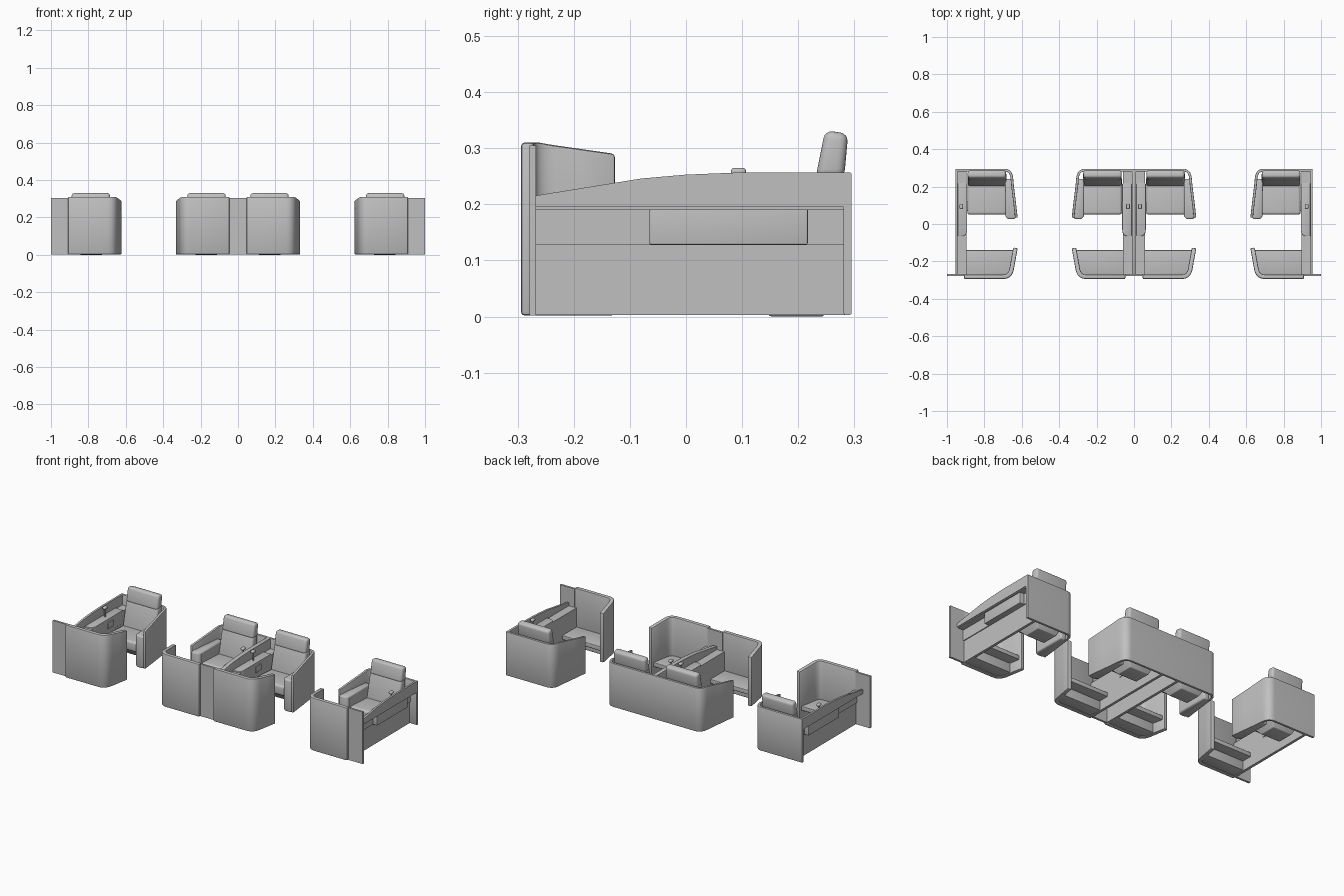
import bpy, bmesh, math
from mathutils import Vector, Matrix

cube = bpy.data.objects.get("Cube")
if cube:
    bpy.data.objects.remove(cube)

grey = bpy.data.materials.new("cabin_grey")
grey.use_nodes = True
grey.diffuse_color = (0.53, 0.53, 0.53, 1)
grey.node_tree.nodes["Principled BSDF"].inputs["Base Color"].default_value = (0.53, 0.53, 0.53, 1)

parts = []   # every part of one suite: (name, mesh)


def finish(name, bm, bevel=0.0, segments=3):
    bmesh.ops.recalc_face_normals(bm, faces=bm.faces)
    if bevel:
        # edges on the shared centre plane stay square so that paired suites join cleanly
        edges = [e for e in bm.edges if e.calc_face_angle(0) > math.radians(40)
                 and any(v.co.x > 0.001 for v in e.verts)]
        bmesh.ops.bevel(bm, geom=edges, offset=bevel, segments=segments,
                        profile=0.5, affect='EDGES', clamp_overlap=True)
    mesh = bpy.data.meshes.new(name)
    bm.to_mesh(mesh)
    bm.free()
    mesh.materials.append(grey)
    mesh.shade_smooth()
    mesh.set_sharp_from_angle(angle=math.radians(35))
    parts.append((name, mesh))


def extrude(name, points, direction, bevel=0.0, segments=3):
    bm = bmesh.new()
    face = bm.faces.new([bm.verts.new(p) for p in points])
    made = bmesh.ops.extrude_face_region(bm, geom=[face])["geom"]
    bmesh.ops.translate(bm, vec=direction, verts=[g for g in made if isinstance(g, bmesh.types.BMVert)])
    finish(name, bm, bevel, segments)


def side_prism(name, x0, x1, yz, bevel=0.0, segments=3):
    extrude(name, [(x0, y, z) for y, z in yz], (x1 - x0, 0, 0), bevel, segments)


def plan_prism(name, z0, z1, xy, bevel=0.0, segments=3):
    extrude(name, [(x, y, z0) for x, y in xy], (0, 0, z1 - z0), bevel, segments)


def box(name, x, y, z, bevel=0.0):
    side_prism(name, x[0], x[1], [(y[0], z[0]), (y[1], z[0]), (y[1], z[1]), (y[0], z[1])], bevel)


def frustum(name, low, high, bevel):
    """Tapered block between two (x range, y range, z) rectangles."""
    bm = bmesh.new()
    for xs, ys, z in (low, high):
        for x in xs:
            for y in ys:
                bm.verts.new((x, y, z))
    bmesh.ops.convex_hull(bm, input=bm.verts)
    bmesh.ops.dissolve_limit(bm, angle_limit=0.01, verts=bm.verts, edges=bm.edges)
    finish(name, bm, bevel)


def rounded(a, corner, b, steps=8):
    """Curve from a to b pulled towards the corner."""
    a, c, b = Vector(a), Vector(corner), Vector(b)
    return [a.lerp(c, i / steps).lerp(c.lerp(b, i / steps), i / steps) for i in range(steps + 1)]


def curved_wall(name, path, thickness, z0, top, bevel):
    """Upright wall along a plan path, thickened towards the suite."""
    bm = bmesh.new()
    rings = []
    centre = Vector((0.12, 0.0))
    for i, p in enumerate(path):
        t = (path[min(i + 1, len(path) - 1)] - path[max(i - 1, 0)]).normalized()
        n = Vector((-t.y, t.x))
        if n.dot(centre - p) < 0:
            n = -n
        q = p + n * thickness
        rings.append([bm.verts.new(v) for v in (
            (p.x, p.y, z0), (p.x, p.y, top(p.y)), (q.x, q.y, top(p.y)), (q.x, q.y, z0))])
    for a, b in zip(rings, rings[1:]):
        for k in range(4):
            m = (k + 1) % 4
            bm.faces.new((a[k], a[m], b[m], b[k]))
    bm.faces.new(rings[0])
    bm.faces.new(rings[-1])
    finish(name, bm, bevel, 2)


# Seat shell: flat back, rounded corner, flared wing falling slightly towards the front
def shell_top(y):
    return 0.257 - 0.038 * min(max((0.25 - y) / 0.21, 0), 1)

wing = [Vector((0.313, 0.2)), Vector((0.322, 0.13)), Vector((0.333, 0.035))]
curved_wall("seat_shell", [Vector((0, 0.295))] + rounded((0.262, 0.295), (0.304, 0.295), (0.309, 0.245)) + wing,
            0.014, 0.003, shell_top, 0.003)

# Armrest pod inside the wing
plan_prism("side_armrest", 0.003, 0.19,
           [(0.268, 0.042), (0.28, 0.026), (0.318, 0.026), (0.326, 0.04), (0.304, 0.24), (0.266, 0.24)], 0.009)

# Foot screen: same idea at the front, taller, with a sloped wing
def screen_top(y):
    return 0.31 - 0.02 * min(max((y + 0.27) / 0.14, 0), 1)

curved_wall("foot_screen",
            [Vector((0.046, -0.294))] + rounded((0.255, -0.294), (0.306, -0.294), (0.314, -0.235))
            + [Vector((0.322, -0.19)), Vector((0.333, -0.13))],
            0.024, 0.002, screen_top, 0.006)
box("screen_end_panel", (0, 0.048), (-0.279, -0.267), (0.002, 0.305))

# Foot bench and the set-back box beneath it
for name, y0, z0, z1 in (("foot_bench", -0.14, 0.06, 0.085), ("foot_box", -0.2, 0.006, 0.061)):
    plan_prism(name, z0, z1, [(0.055, y0), (0.318, y0), (0.302, -0.25), (0.278, -0.275), (0.055, -0.275)], 0.003)

# Console: set-back lower wall, overhanging shelf, drawer box, sloped upper privacy wall
box("console_lower_wall", (0.045, 0.06), (-0.27, 0.283), (0.003, 0.13))
box("console_band", (0.04, 0.06), (-0.27, 0.283), (0.128, 0.19))
box("console_shelf", (0.004, 0.06), (-0.27, 0.283), (0.19, 0.197))
side_prism("privacy_wall", 0, 0.012,
           [(-0.275, 0.198), (-0.27, 0.195), (0.283, 0.195), (0.283, 0.257), (0.1, 0.257),
            (0.0, 0.253), (-0.08, 0.246), (-0.272, 0.215)], 0.001)
plan_prism("console_top", 0.128, 0.205,
           [(0.012, 0.217), (0.012, -0.065)] + [tuple(p) for p in rounded((0.03, -0.065), (0.063, -0.065), (0.063, -0.03))]
           + [(0.063, 0.217)], 0.003)
box("control_panel", (0.06, 0.068), (0.07, 0.12), (0.15, 0.185), 0.002)
box("lamp_stalk", (0.028, 0.036), (0.09, 0.098), (0.2, 0.256), 0.002)
box("lamp_head", (0.022, 0.042), (0.08, 0.107), (0.25, 0.265), 0.006)

# Seat: tapered base, cushion, leaning backrest, headrest
frustum("seat_base", ((0.11, 0.23), (0.15, 0.245), 0.0), ((0.068, 0.272), (0.06, 0.28), 0.085), 0.004)
side_prism("seat_cushion", 0.064, 0.274, [(0.05, 0.07), (0.25, 0.07), (0.25, 0.12), (0.05, 0.13)], 0.014, 4)
side_prism("seat_backrest", 0.066, 0.272, [(0.2, 0.11), (0.265, 0.11), (0.281, 0.262), (0.236, 0.262)], 0.013, 4)
side_prism("seat_headrest", 0.066, 0.27, [(0.231, 0.248), (0.282, 0.248), (0.289, 0.326), (0.248, 0.332)], 0.014, 4)


# Four suites: a mirrored centre pair and a mirrored window pair
suites = (("centre_left", 1, 0), ("centre_right", -1, 0),
          ("window_left", -1, 0.955), ("window_right", 1, -0.955))
for suite, flip, shift in suites:
    for name, mesh in parts:
        copy = mesh.copy()
        copy.transform(Matrix.Translation((shift, 0, 0)) @ Matrix.Diagonal((flip, 1, 1, 1)))
        if flip < 0:
            copy.flip_normals()
        obj = bpy.data.objects.new(f"{name}_{suite}", copy)
        bpy.context.scene.collection.objects.link(obj)

# Thin fins carrying the window suites' end panels out to the cabin wall
parts.clear()
box("wall_fin_left", (0.955, 1.0), (-0.279, -0.267), (0.002, 0.305))
box("wall_fin_right", (-1.0, -0.955), (-0.279, -0.267), (0.002, 0.305))
for name, mesh in parts:
    bpy.context.scene.collection.objects.link(bpy.data.objects.new(name, mesh))
